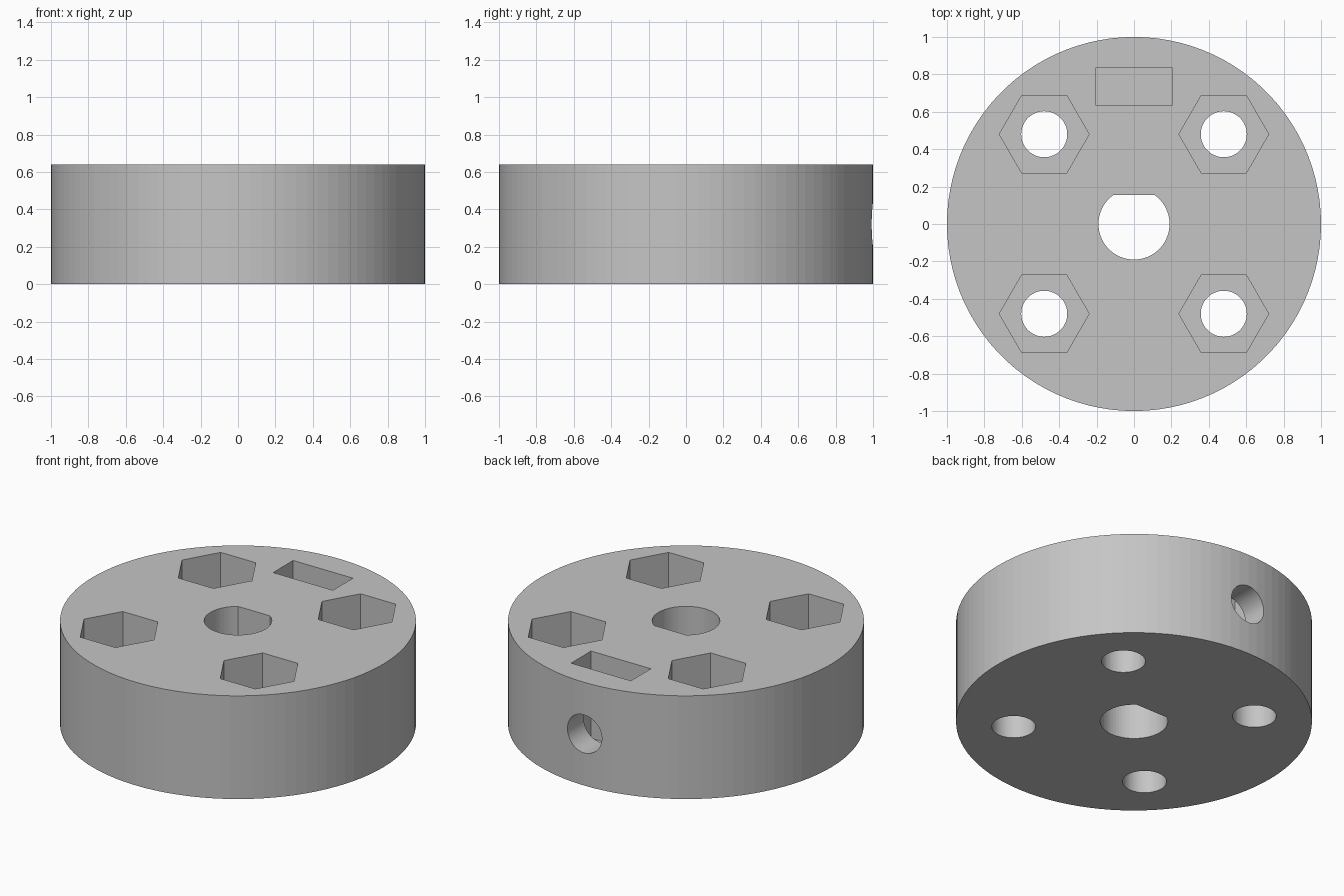
import bpy, bmesh, math
from mathutils import Matrix

cube = bpy.data.objects.get("Cube")
if cube:
    bpy.data.objects.remove(cube)

HEIGHT = 0.64
TOP = HEIGHT + 0.1      # cutters overshoot the faces they open through
BOTTOM = -0.1

grey = bpy.data.materials.new("plain grey")
grey.use_nodes = True
grey.diffuse_color = (0.56, 0.56, 0.56, 1)
grey.node_tree.nodes["Principled BSDF"].inputs["Base Color"].default_value = grey.diffuse_color


def arc(radius, count, start=0.0, sweep=math.tau, closed=True):
    steps = count if closed else count - 1
    return [(radius * math.cos(start + sweep * i / steps),
             radius * math.sin(start + sweep * i / steps)) for i in range(count)]


def prism(name, outline, z0, z1, matrix=Matrix()):
    """Extrude a counter-clockwise outline from z0 to z1."""
    bm = bmesh.new()
    face = bm.faces.new([bm.verts.new((x, y, z0)) for x, y in outline])
    extruded = bmesh.ops.extrude_face_region(bm, geom=[face], use_keep_orig=True)["geom"]
    for v in extruded:
        if isinstance(v, bmesh.types.BMVert):
            v.co.z = z1
    bmesh.ops.recalc_face_normals(bm, faces=bm.faces[:])
    bm.transform(matrix)
    mesh = bpy.data.meshes.new(name)
    bm.to_mesh(mesh)
    bm.free()
    mesh.materials.append(grey)
    obj = bpy.data.objects.new(name, mesh)
    bpy.context.collection.objects.link(obj)
    return obj


def cut(body, cutter):
    mod = body.modifiers.new("cut", "BOOLEAN")
    mod.operation = "DIFFERENCE"
    mod.solver = "EXACT"
    mod.object = cutter
    bpy.context.view_layer.objects.active = body
    bpy.ops.object.modifier_apply(modifier=mod.name)
    bpy.data.objects.remove(cutter)


# Round hub body
hub = prism("hub", arc(1.0, 100), 0, HEIGHT)

# D-shaped shaft bore, flat towards the back
BORE = 0.19
flat = math.asin(0.155 / BORE)
bore = arc(BORE, 60, math.pi - flat, math.pi + 2 * flat, closed=False)
cut(hub, prism("shaft_bore", bore, BOTTOM, TOP))

# Four bolt holes, each with a hexagonal nut pocket above
for sx in (-1, 1):
    for sy in (-1, 1):
        place = Matrix.Translation((0.48 * sx, 0.48 * sy, 0))
        cut(hub, prism("bolt_hole", arc(0.123, 60), BOTTOM, TOP, place))
        cut(hub, prism("nut_pocket", arc(0.24, 6), HEIGHT / 2, TOP, place))

# Set screw hole running from the bore out through the back
sideways = Matrix.Translation((0, 0, HEIGHT / 2)) @ Matrix.Rotation(-math.pi / 2, 4, "X")
cut(hub, prism("set_screw_hole", arc(0.118, 60), 0.02, 1.2, sideways))

# Rectangular slot for the set screw nut
slot = [(-0.205, 0.637), (0.205, 0.637), (0.205, 0.833), (-0.205, 0.833)]
cut(hub, prism("nut_slot", slot, 0.1, TOP))
